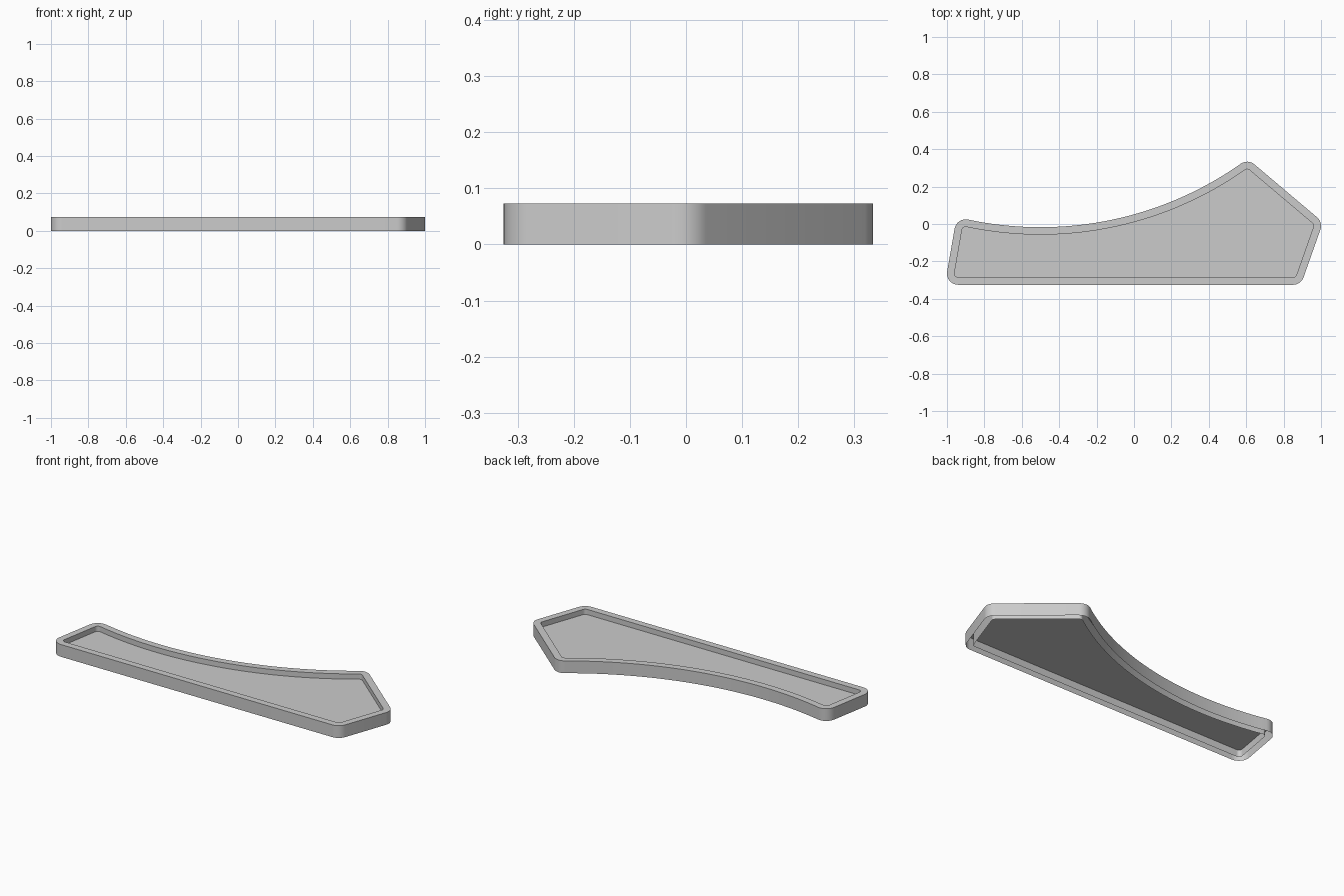
import bpy
import bmesh
import math
from mathutils import Vector

HEIGHT = 0.073
FLOOR_Z = 0.042
OUTER_R = 0.06     # outer corner radius
INNER_R = 0.02     # inner corner radius
ARC_STEPS = 8
CURVE_STEPS = 40

cube = bpy.data.objects.get("Cube")
if cube:
    bpy.data.objects.remove(cube, do_unlink=True)

grey = bpy.data.materials.new("plain grey")
grey.use_nodes = True
colour = (0.6, 0.6, 0.6, 1)
grey.diffuse_color = colour
grey.node_tree.nodes["Principled BSDF"].inputs["Base Color"].default_value = colour

# Corner centres, counterclockwise; the last two are joined by a concave arc
corners = [Vector(p) for p in ((-0.94, -0.265), (0.85, -0.265), (0.94, -0.01),
                               (0.605, 0.273), (-0.90, -0.035))]
ARC_R = 1.92
a, b = corners[3], corners[4]
chord = b - a
half = chord.length / 2
across = Vector((chord.y, -chord.x)).normalized()
arc_centre = (a + b) / 2 + across * math.sqrt(ARC_R ** 2 - half ** 2)


def edge_angles(i):
    """Outward normal angles at the start and end of side i."""
    p, q = corners[i], corners[(i + 1) % len(corners)]
    if i == 3:
        return tuple(math.atan2(*(arc_centre - v).yx) for v in (p, q))
    d = q - p
    angle = math.atan2(-d.x, d.y)
    return angle, angle


# Shared outline as pairs of centre and outward direction
outline = []
for i, c in enumerate(corners):
    start = edge_angles(i - 1 if i else len(corners) - 1)[1]
    end, side_end = edge_angles(i)
    turn = (end - start) % math.tau
    for k in range(ARC_STEPS + 1):
        t = start + turn * k / ARC_STEPS
        outline.append((c, Vector((math.cos(t), math.sin(t)))))
    if i == 3:
        for k in range(1, CURVE_STEPS):
            t = end + (side_end - end) * k / CURVE_STEPS
            n = Vector((math.cos(t), math.sin(t)))
            outline.append((arc_centre - n * ARC_R, n))


def ring(bm, radius, z):
    return [bm.verts.new((*(c + n * radius), z)) for c, n in outline]


def bridge(bm, low, high):
    count = len(low)
    for i in range(count):
        j = (i + 1) % count
        bm.faces.new((low[i], low[j], high[j], high[i]))


def finish(bm, name):
    mesh = bpy.data.meshes.new(name)
    bm.to_mesh(mesh)
    bm.free()
    mesh.materials.append(grey)
    obj = bpy.data.objects.new(name, mesh)
    bpy.context.collection.objects.link(obj)
    bpy.ops.object.select_all(action='DESELECT')
    obj.select_set(True)
    bpy.context.view_layer.objects.active = obj
    bpy.ops.object.shade_smooth_by_angle(angle=math.radians(30))
    return obj


# Hollow rim, open underneath
bm = bmesh.new()
rings = [ring(bm, r, z) for r, z in ((OUTER_R, 0), (OUTER_R, HEIGHT),
                                     (INNER_R, HEIGHT), (INNER_R, 0))]
for low, high in zip(rings, rings[1:]):
    bridge(bm, low, high)
finish(bm, "tray_rim")

# Recessed floor sheet
bm = bmesh.new()
bm.faces.new(ring(bm, INNER_R, FLOOR_Z))
bmesh.ops.triangulate(bm, faces=bm.faces[:])
finish(bm, "tray_floor")
